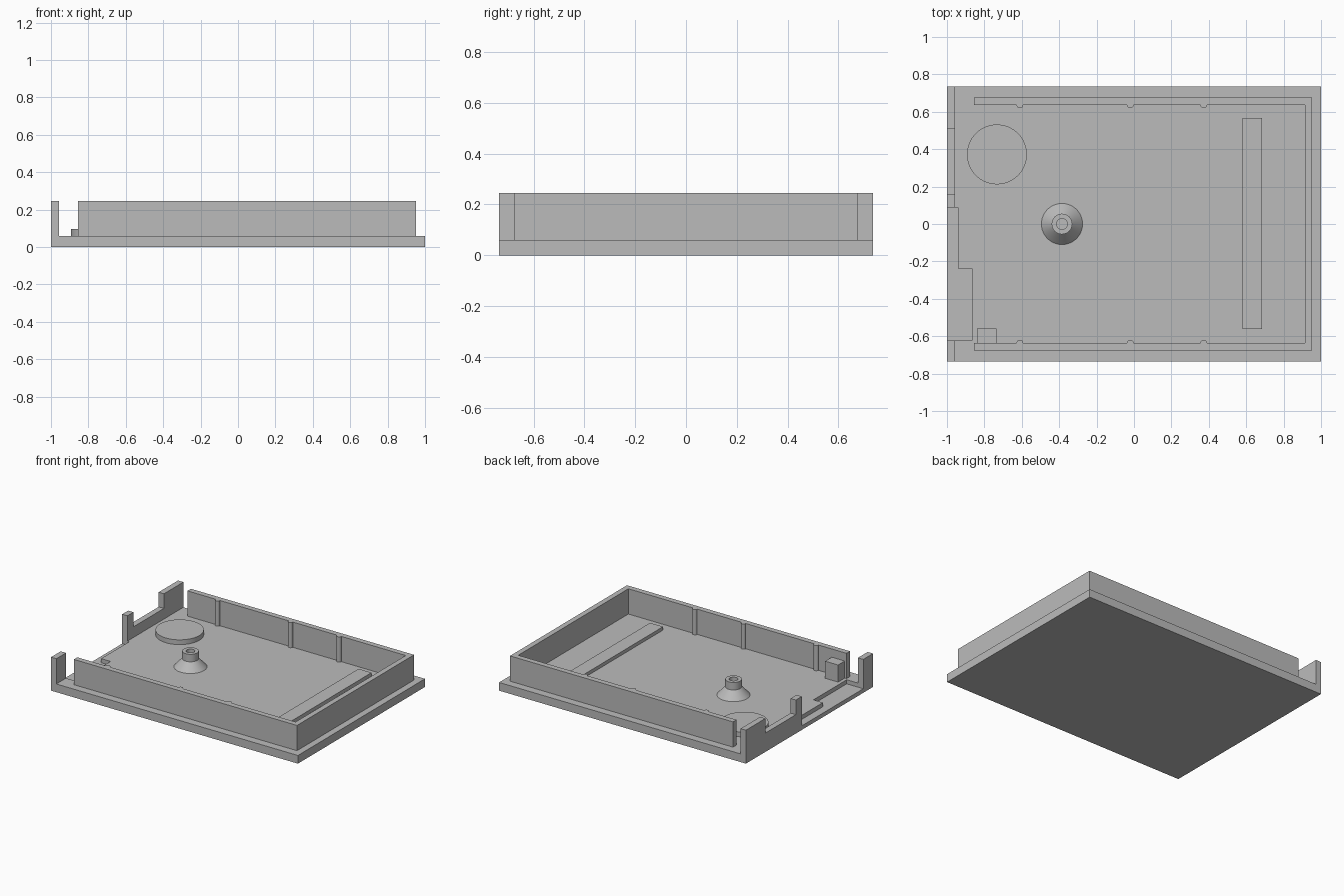
import bpy, bmesh, math
from mathutils import Vector

cube = bpy.data.objects.get("Cube")
if cube:
    bpy.data.objects.remove(cube, do_unlink=True)

grey = bpy.data.materials.new("plain_grey")
grey.use_nodes = True
grey.diffuse_color = (0.5, 0.5, 0.5, 1)
grey.node_tree.nodes["Principled BSDF"].inputs["Base Color"].default_value = (0.5, 0.5, 0.5, 1)

FLOOR, TOP = 0.06, 0.245   # top of base plate, top of walls
HALF_Y = 0.735


def finish(name, bm):
    bmesh.ops.recalc_face_normals(bm, faces=bm.faces[:])
    mesh = bpy.data.meshes.new(name)
    bm.to_mesh(mesh)
    bm.free()
    mesh.materials.append(grey)
    obj = bpy.data.objects.new(name, mesh)
    bpy.context.collection.objects.link(obj)
    return obj


def prism(name, outline, lo, hi, axis="z"):
    """Extrude an outline: (x, y) along z, or (y, z) along x."""
    bm = bmesh.new()
    place = (lambda a, b: (a, b, lo)) if axis == "z" else (lambda a, b: (lo, a, b))
    face = bm.faces.new([bm.verts.new(place(a, b)) for a, b in outline])
    ext = bmesh.ops.extrude_face_region(bm, geom=[face])
    shift = Vector((0, 0, hi - lo)) if axis == "z" else Vector((hi - lo, 0, 0))
    bmesh.ops.translate(bm, vec=shift, verts=[v for v in ext["geom"] if isinstance(v, bmesh.types.BMVert)])
    return finish(name, bm)


def rect(a0, b0, a1, b1):
    return [(a0, b0), (a1, b0), (a1, b1), (a0, b1)]


def lathe(name, profile, x, y, steps=64):
    """Spin an (r, z) profile that starts and ends on the axis."""
    bm = bmesh.new()
    verts = [bm.verts.new((r, 0, z)) for r, z in profile]
    edges = [bm.edges.new(pair) for pair in zip(verts, verts[1:])]
    bmesh.ops.spin(bm, geom=verts + edges, axis=(0, 0, 1), cent=(0, 0, 0),
                   angle=2 * math.pi, steps=steps)
    bmesh.ops.remove_doubles(bm, verts=bm.verts[:], dist=0.0001)
    bmesh.ops.translate(bm, vec=(x, y, 0), verts=bm.verts[:])
    obj = finish(name, bm)
    bpy.ops.object.select_all(action="DESELECT")
    obj.select_set(True)
    bpy.context.view_layer.objects.active = obj
    bpy.ops.object.shade_smooth_by_angle(angle=math.radians(30))
    return obj


# Base plate with a stepped shallow recess along its right edge
base = prism("base_plate", rect(-1, -HALF_Y, 1, HALF_Y), 0, FLOOR)
cutter = prism("recess_cutter", [(-1.1, -0.623), (-0.866, -0.623), (-0.866, -0.238),
                                 (-0.942, -0.238), (-0.942, 0.088), (-1.1, 0.088)], 0.03, 0.1)
cutter.hide_render = True
cut = base.modifiers.new("recess", "BOOLEAN")
cut.operation, cut.solver, cut.object = "DIFFERENCE", "EXACT", cutter
bpy.context.view_layer.objects.active = base
bpy.ops.object.modifier_apply(modifier=cut.name)
bpy.data.objects.remove(cutter, do_unlink=True)

# Three-sided wall with small half-round ribs on its inner faces
END, INNER_X, OUTER_Y, INNER_Y, RIB = -0.855, 0.913, 0.677, 0.637, 0.018
inner = [(END, INNER_Y)]
for rib_x in (-0.61, -0.02, 0.373):
    for i in range(9):
        a = math.pi * i / 8
        inner.append((rib_x - RIB * math.cos(a), INNER_Y - RIB * math.sin(a)))
inner.append((INNER_X, INNER_Y))
half = [(0.952, OUTER_Y), (END, OUTER_Y)] + inner
prism("inner_wall", half + [(x, -y) for x, y in reversed(half)], FLOOR, TOP)

# Edge lip: stepped part at the back, single post at the front
prism("back_edge_lip", [(0.088, FLOOR), (HALF_Y, FLOOR), (HALF_Y, TOP), (0.51, TOP),
                        (0.51, 0.138), (0.157, 0.138), (0.157, TOP), (0.088, TOP)],
      -1, -0.957, axis="x")
prism("front_edge_post", rect(-HALF_Y, FLOOR, -0.623, TOP), -1, -0.957, axis="x")

# Details on the floor
prism("floor_bar", rect(0.58, -0.562, 0.685, 0.567), FLOOR, 0.085)
prism("corner_block", rect(-0.84, -INNER_Y, -0.735, -0.56), FLOOR, 0.185)
lathe("round_pad", [(0, FLOOR), (0.16, FLOOR), (0.16, 0.095), (0, 0.095)], -0.733, 0.372)
lathe("conical_boss", [(0, FLOOR), (0.11, FLOOR), (0.055, 0.12), (0.055, 0.175),
                       (0.029, 0.175), (0.029, 0.08), (0, 0.08)], -0.385, 0)
